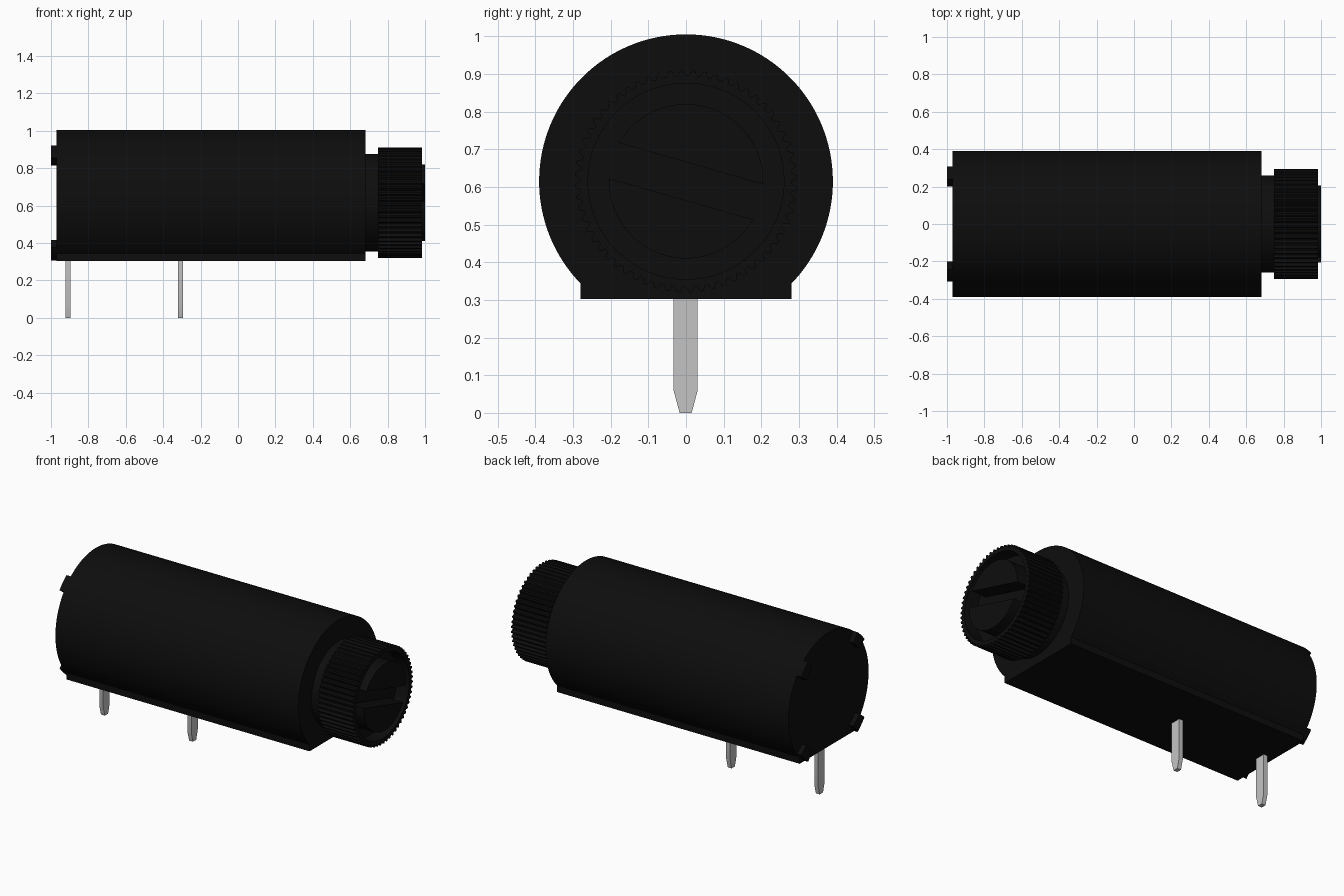
import bpy, bmesh
from math import sin, cos, pi, radians, sqrt

cube = bpy.data.objects.get("Cube")
if cube:
    bpy.data.objects.remove(cube, do_unlink=True)

AXIS_Z = 0.615      # height of the barrel axis
BODY_R = 0.39
BASE_Z = 0.303
BASE_HALF = 0.28


def material(name, value, rough):
    mat = bpy.data.materials.new(name)
    mat.use_nodes = True
    color = (value, value, value, 1)
    mat.diffuse_color = color
    bsdf = mat.node_tree.nodes["Principled BSDF"]
    bsdf.inputs["Base Color"].default_value = color
    bsdf.inputs["Roughness"].default_value = rough
    return mat


black = material("black plastic", 0.004, 0.6)
silver = material("tinned metal", 0.55, 0.5)


def loft(name, sections, mat):
    """Skin (x, [(y, z), ...]) sections that share a vertex count; ends are filled."""
    bm = bmesh.new()
    loops = [[bm.verts.new((x, y, z)) for y, z in pts] for x, pts in sections]
    n = len(loops[0])
    for a, b in zip(loops, loops[1:]):
        for i in range(n):
            j = (i + 1) % n
            bm.faces.new((a[i], a[j], b[j], b[i]))
    bm.faces.new(loops[0])
    bm.faces.new(loops[-1])
    bmesh.ops.recalc_face_normals(bm, faces=bm.faces)
    mesh = bpy.data.meshes.new(name)
    bm.to_mesh(mesh)
    bm.free()
    mesh.materials.append(mat)
    obj = bpy.data.objects.new(name, mesh)
    bpy.context.collection.objects.link(obj)
    bpy.ops.object.select_all(action='DESELECT')
    obj.select_set(True)
    bpy.context.view_layer.objects.active = obj
    bpy.ops.object.shade_smooth_by_angle(angle=radians(25))
    return obj


def prism(name, pts, x0, x1, mat):
    return loft(name, [(x0, pts), (x1, pts)], mat)


def polar(r, a):
    return (r * cos(a), AXIS_Z + r * sin(a))


def arc(r, a0, a1, n):
    return [polar(r, a0 + (a1 - a0) * i / n) for i in range(n + 1)]


def ring(r, n):
    return arc(r, 0, 2 * pi, n)[:-1]


# Barrel with a flat foot
drop = -sqrt(BODY_R ** 2 - BASE_HALF ** 2)
corner = math_angle = -pi / 2 + 0.801
profile = arc(BODY_R, corner, pi - corner, 96)
profile += [(-BASE_HALF, AXIS_Z + drop), (-BASE_HALF, BASE_Z),
            (BASE_HALF, BASE_Z), (BASE_HALF, AXIS_Z + drop)]
prism("body", profile, -0.97, 0.683, black)

# Four small rear tabs on the rim
for k, label in enumerate(("upper_left", "upper_right", "lower_right", "lower_left")):
    mid = pi / 4 + k * pi / 2
    half = radians(7)
    pts = arc(BODY_R, mid - half, mid + half, 6) + arc(0.325, mid + half, mid - half, 6)
    prism("rear_tab_" + label, pts, -1.0, -0.96, black)

# Neck between barrel and cap
prism("neck", ring(0.26, 96), 0.67, 0.76, black)

# Knurled cap with a recessed end
TEETH = 60
gear = []
for i in range(TEETH):
    for step, r in enumerate((0.281, 0.295, 0.295, 0.281)):
        gear.append(polar(r, 2 * pi * (i + step / 4) / TEETH))
hole = ring(0.26, len(gear))
loft("knurled_cap", [(0.748, gear), (0.985, gear), (0.985, hole), (0.9, hole)], black)

# Two raised end segments leaving a tilted driver slot
tilt = radians(-16)
gap = 0.24
for k, label in enumerate(("upper", "lower")):
    start = tilt + k * pi
    prism("slot_segment_" + label, arc(0.205, start + gap, start + pi - gap, 32),
          0.89, 1.0, black)

# Contact pins with tapered tips
for label, x in (("rear", -0.908), ("middle", -0.308)):
    pts = [(-0.033, 0.32), (-0.033, 0.06), (-0.017, 0), (0.015, 0), (0.031, 0.06), (0.031, 0.32)]
    prism(label + "_pin", pts, x - 0.013, x + 0.013, silver)
